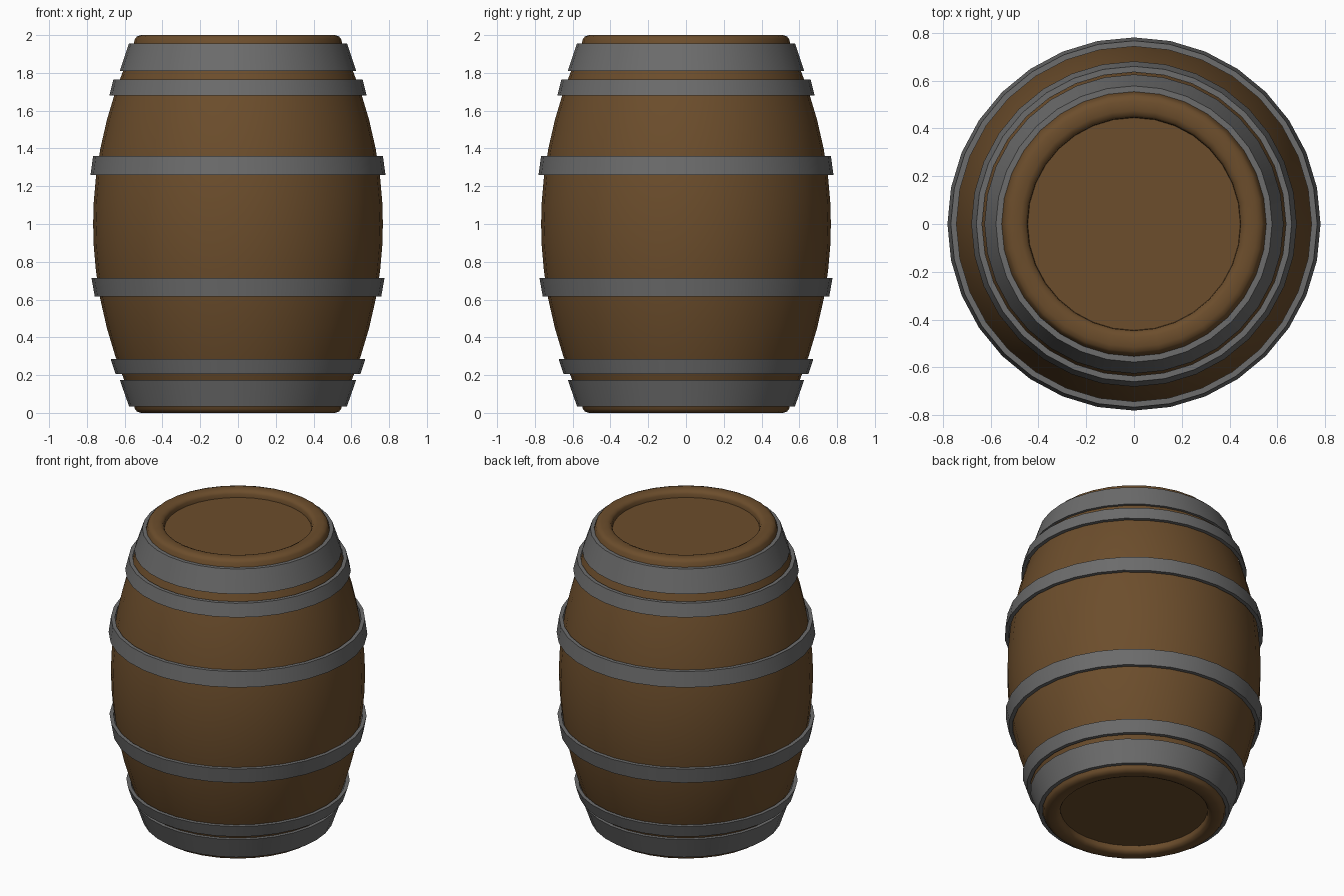
import bpy, bmesh, math

if "Cube" in bpy.data.objects:
    bpy.data.objects.remove(bpy.data.objects["Cube"])

SIDES = 32


def lathe(name, profile, mat, closed=False):
    """Spin an (r, z) profile about z; closed profiles make rings."""
    bm = bmesh.new()
    rings = []
    for r, z in profile:
        if r == 0:
            rings.append([bm.verts.new((0, 0, z))] * SIDES)
        else:
            rings.append([bm.verts.new((r * math.cos(a), r * math.sin(a), z))
                          for a in (2 * math.pi * i / SIDES for i in range(SIDES))])
    pairs = list(zip(rings, rings[1:]))
    if closed:
        pairs.append((rings[-1], rings[0]))
    for a, b in pairs:
        for i in range(SIDES):
            j = (i + 1) % SIDES
            bm.faces.new(list(dict.fromkeys((a[i], a[j], b[j], b[i]))))
    bmesh.ops.recalc_face_normals(bm, faces=bm.faces)
    mesh = bpy.data.meshes.new(name)
    bm.to_mesh(mesh)
    bm.free()
    obj = bpy.data.objects.new(name, mesh)
    bpy.context.collection.objects.link(obj)
    if mat:
        mesh.materials.append(mat)
    bpy.ops.object.select_all(action='DESELECT')
    obj.select_set(True)
    bpy.context.view_layer.objects.active = obj
    bpy.ops.object.shade_smooth_by_angle(angle=math.radians(40))
    return obj


def material(name, color):
    m = bpy.data.materials.new(name)
    m.diffuse_color = color
    m.use_nodes = True
    m.node_tree.nodes["Principled BSDF"].inputs["Base Color"].default_value = m.diffuse_color
    return m


wood = material("wood", (0.15, 0.075, 0.025, 1))
iron = material("iron", (0.15, 0.15, 0.15, 1))

# Barrel body: recessed head, rounded rim, bulging staves, mirrored about z = 1
rim = [(0, 1.955), (0.445, 1.955), (0.447, 1.978), (0.455, 1.991), (0.475, 2.0),
       (0.515, 2.0), (0.535, 1.993), (0.546, 1.98), (0.552, 1.955)]
staves = [(0.767 - 0.24 * d * d, 1 + d) for d in (0.85, 0.7, 0.55, 0.4, 0.25, 0.12)]
upper = rim + staves
lower = [(r, 2 - z) for r, z in reversed(upper)]
lathe("barrel_body", upper + [(0.767, 1.0)] + lower, wood)

# Iron hoops: bottom z, bottom radius, top z, top radius
hoops = [
    (0.035, 0.577, 0.175, 0.626),
    (0.205, 0.648, 0.285, 0.674),
    (0.615, 0.758, 0.715, 0.776),
    (1.26, 0.781, 1.36, 0.767),
    (1.68, 0.681, 1.765, 0.660),
    (1.81, 0.626, 1.955, 0.578),
]
T = 0.024
for n, (z0, r0, z1, r1) in enumerate(hoops, 1):
    lathe(f"hoop_{n}", [(r0, z0), (r1, z1), (r1 - T, z1), (r0 - T, z0)], iron, closed=True)
